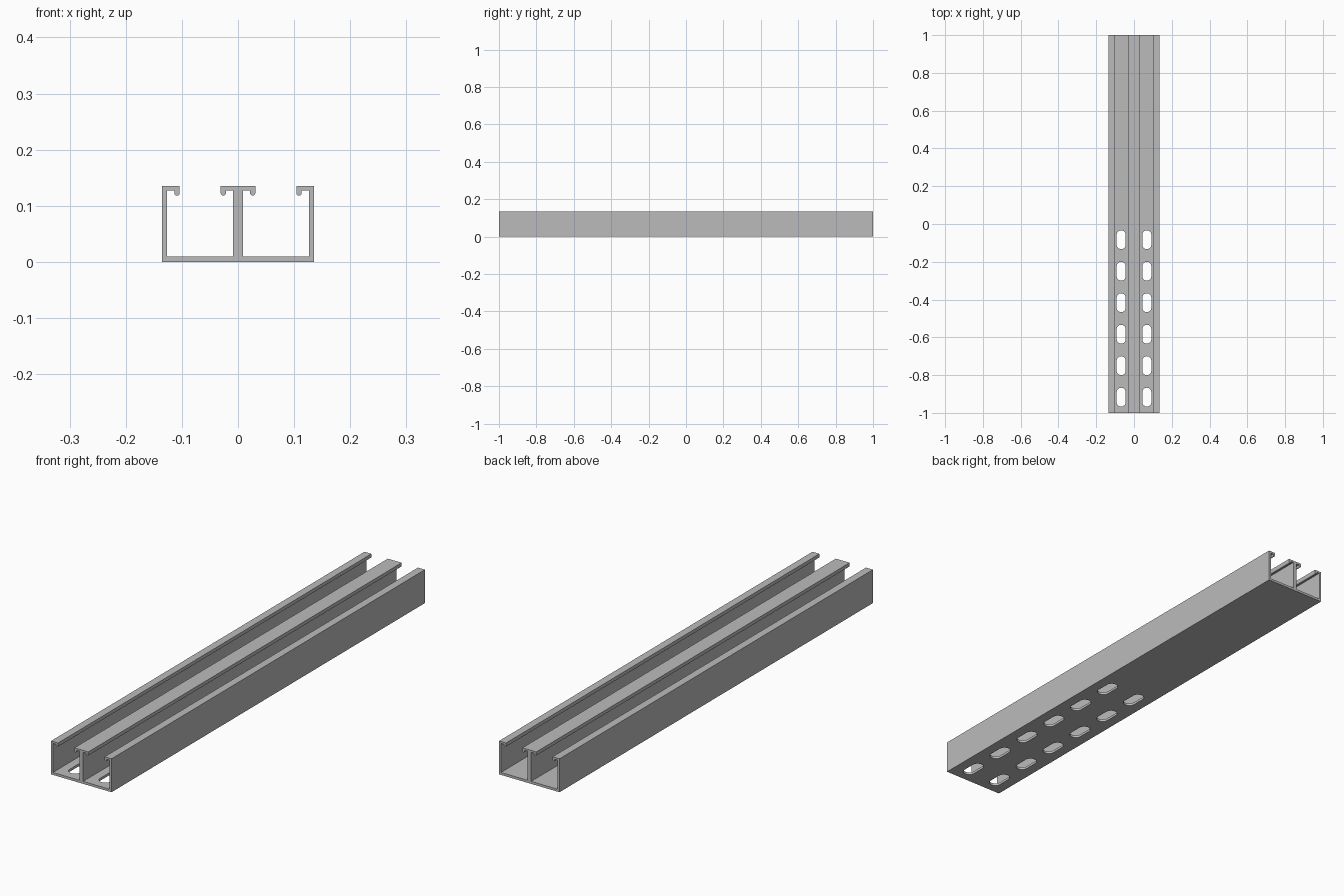
import bpy
import bmesh
import math

if "Cube" in bpy.data.objects:
    bpy.data.objects.remove(bpy.data.objects["Cube"])

HALF, HEIGHT = 0.135, 0.135
WALL, FLOOR, TOP = 0.0085, 0.01, 0.008
LIP, CENTRE_LIP = 0.104, 0.031      # x of the free lip edges
HOOK, HOOK_Z = 0.0095, 0.118        # hook width and lowest point

metal = bpy.data.materials.new("galvanised grey")
metal.use_nodes = True
grey = (0.5, 0.5, 0.5, 1)
metal.diffuse_color = grey
metal.node_tree.nodes["Principled BSDF"].inputs["Base Color"].default_value = grey


def arc(cx, cy, r, start, end, steps):
    """Points on an arc, angles in degrees."""
    angles = [math.radians(start + (end - start) * i / steps) for i in range(steps + 1)]
    return [(cx + r * math.cos(a), cy + r * math.sin(a)) for a in angles]


def prism(name, points, to_3d, offset):
    """Extrude a closed outline into a solid object."""
    bm = bmesh.new()
    face = bm.faces.new([bm.verts.new(to_3d(p)) for p in points])
    moved = bmesh.ops.extrude_face_region(bm, geom=[face])["geom"]
    bmesh.ops.translate(bm, vec=offset,
                        verts=[v for v in moved if isinstance(v, bmesh.types.BMVert)])
    bmesh.ops.recalc_face_normals(bm, faces=bm.faces)
    mesh = bpy.data.meshes.new(name)
    bm.to_mesh(mesh)
    bm.free()
    mesh.materials.append(metal)
    obj = bpy.data.objects.new(name, mesh)
    bpy.context.collection.objects.link(obj)
    return obj


# Double channel: half of the cross-section, mirrored into a full outline
r = HOOK / 2
under = HEIGHT - TOP
half = [(HALF, 0), (HALF, HEIGHT), (LIP, HEIGHT)]
half += arc(LIP + r, HOOK_Z + r, r, 180, 360, 8)
half += [(LIP + HOOK, under), (HALF - WALL, under), (HALF - WALL, FLOOR),
         (WALL, FLOOR), (WALL, under), (CENTRE_LIP - HOOK, under)]
half += arc(CENTRE_LIP - r, HOOK_Z + r, r, 180, 360, 8)
half += [(CENTRE_LIP, HEIGHT)]
outline = half + [(-x, z) for x, z in reversed(half)]
channel = prism("double_channel", outline, lambda p: (p[0], -1, p[1]), (0, 2, 0))

# Two rows of rounded slots through the floor of the front half
SLOT_R, SLOT_HALF, SLOT_X, PITCH = 0.024, 0.05, 0.068, 1 / 6
bend = SLOT_HALF - SLOT_R
cutters = []
for side in (-1, 1):
    for i in range(6):
        cx, cy = side * SLOT_X, -PITCH * (i + 0.5)
        slot = (arc(cx, cy + bend, SLOT_R, 0, 180, 12)
                + arc(cx, cy - bend, SLOT_R, 180, 360, 12))
        cutter = prism("slot_cutter", slot, lambda p: (p[0], p[1], -0.02),
                       (0, 0, FLOOR + 0.04))
        cutter.hide_render = True
        cutters.append(cutter)

bpy.context.view_layer.objects.active = channel
channel.select_set(True)
for cutter in cutters:
    mod = channel.modifiers.new("slot", "BOOLEAN")
    mod.operation = "DIFFERENCE"
    mod.solver = "EXACT"
    mod.object = cutter
    bpy.ops.object.modifier_apply(modifier=mod.name)
    bpy.data.objects.remove(cutter)

bpy.ops.object.shade_smooth_by_angle(angle=math.radians(30))
